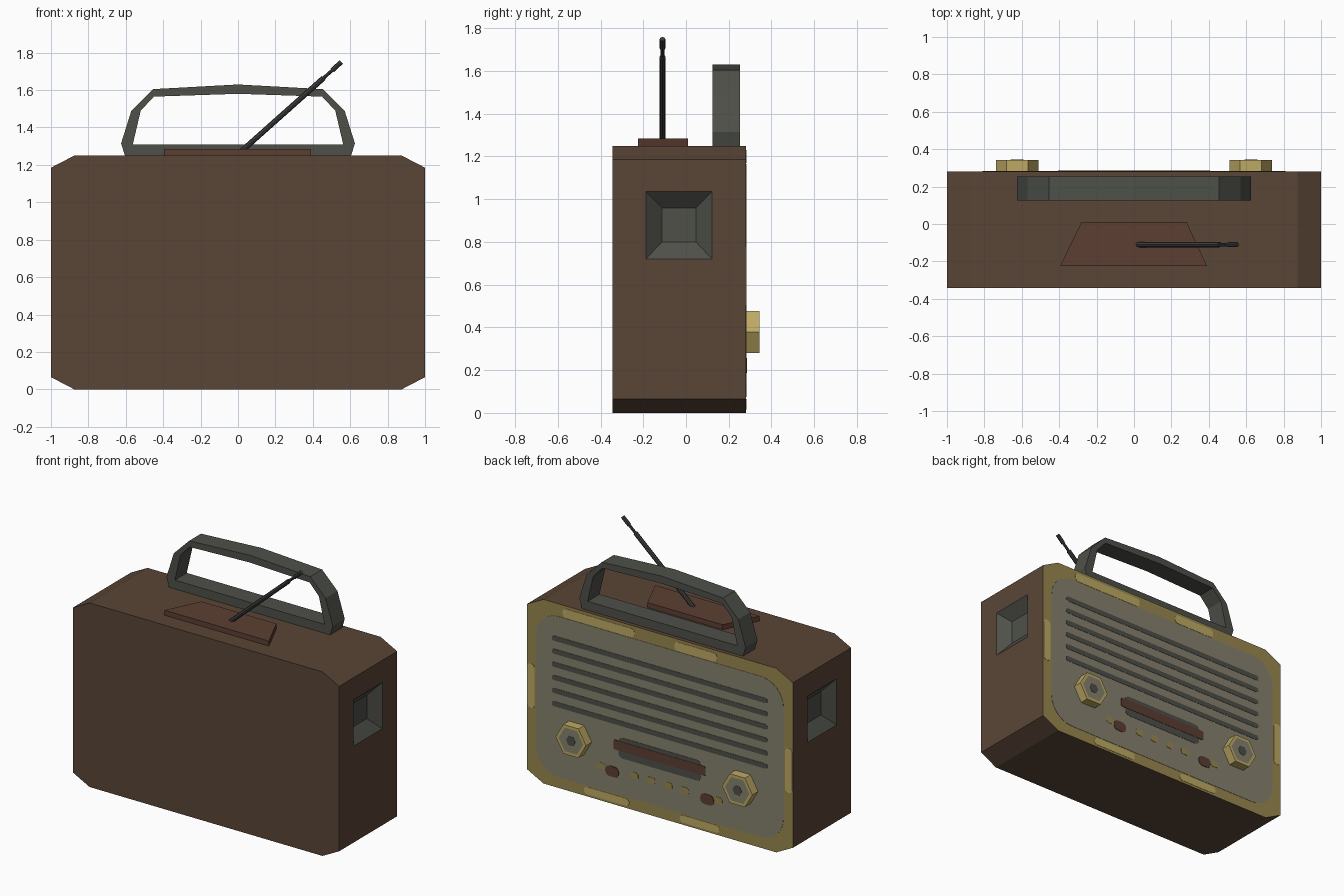
import bpy, bmesh, math
from mathutils import Vector

if "Cube" in bpy.data.objects:
    bpy.data.objects.remove(bpy.data.objects["Cube"])


def material(name, r, g, b):
    def lin(c):
        c /= 255
        return c / 12.92 if c <= 0.04045 else ((c + 0.055) / 1.055) ** 2.4
    m = bpy.data.materials.new(name)
    m.diffuse_color = (lin(r), lin(g), lin(b), 1)
    m.use_nodes = True
    m.node_tree.nodes["Principled BSDF"].inputs["Base Color"].default_value = m.diffuse_color
    return m


BROWN = material("case brown", 90, 69, 54)
RED = material("reddish brown", 92, 62, 50)
GREY = material("charcoal grey", 78, 80, 73)
DARK = material("antenna dark grey", 60, 62, 61)
BRASS = material("brass", 190, 170, 100)
OLIVE = material("dull brass", 152, 135, 78)
PANEL = material("panel beige grey", 134, 130, 110)

BACK, FRONT = 0.28, -0.343   # y of the dial side and of the plain side


def finish(bm, name, *mats):
    bmesh.ops.recalc_face_normals(bm, faces=bm.faces)
    me = bpy.data.meshes.new(name)
    bm.to_mesh(me)
    bm.free()
    for m in mats:
        me.materials.append(m)
    ob = bpy.data.objects.new(name, me)
    bpy.context.collection.objects.link(ob)
    return ob


def add_prism(bm, pts, y0, y1):
    """Extrude an x/z outline along y."""
    a = [bm.verts.new((x, y0, z)) for x, z in pts]
    b = [bm.verts.new((x, y1, z)) for x, z in pts]
    bm.faces.new(a)
    bm.faces.new(b[::-1])
    for i in range(len(a)):
        j = (i + 1) % len(a)
        bm.faces.new((a[i], b[i], b[j], a[j]))


def plates(name, outlines, height, mat):
    """Thin painted details on the dial side."""
    bm = bmesh.new()
    for pts in outlines:
        add_prism(bm, pts, BACK, BACK + height)
    return finish(bm, name, mat)


def rounded(cx, cz, w, h, r, n=3):
    pts = []
    for k, (sx, sz) in enumerate(((1, 1), (-1, 1), (-1, -1), (1, -1))):
        for i in range(n + 1):
            t = math.pi / 2 * (k + i / n)
            pts.append((cx + sx * (w / 2 - r) + r * math.cos(t),
                        cz + sz * (h / 2 - r) + r * math.sin(t)))
    return pts


def mirrored(half):
    return half + [(-x, z) for x, z in reversed(half) if x != 0]


# Case: chamfered box with a sunken grip on each end
bm = bmesh.new()
add_prism(bm, mirrored([(-0.875, 0), (-1, 0.065), (-1, 1.185), (-0.875, 1.25)]), FRONT, BACK)
bmesh.ops.recalc_face_normals(bm, faces=bm.faces)
for f in bm.faces:
    if f.normal.y > 0.9:
        f.material_index = 1
for f in [f for f in bm.faces if abs(f.normal.x) > 0.9]:
    side = 1 if f.normal.x > 0 else -1
    for x, y0, y1, z0, z1 in ((1, -0.188, 0.122, 0.72, 1.035),
                              (0.935, -0.112, 0.047, 0.80, 0.96)):
        ring = bmesh.ops.inset_region(bm, faces=[f], thickness=0.02)["faces"]
        c = f.calc_center_median()
        for v in f.verts:
            v.co = (side * x, y1 if v.co.y > c.y else y0, z1 if v.co.z > c.z else z0)
        if x < 1:
            for g in ring + [f]:
                g.material_index = 2
finish(bm, "case", BROWN, OLIVE, GREY)

# Carrying handle: closed ring
outer = mirrored([(-0.605, 1.25), (-0.625, 1.315), (-0.57, 1.49), (-0.455, 1.605), (0, 1.63)])
inner = mirrored([(-0.562, 1.31), (-0.56, 1.32), (-0.52, 1.49), (-0.45, 1.565), (0, 1.58)])
bm = bmesh.new()
loops = [[bm.verts.new((x, y, z)) for x, z in pts]
         for pts, y in ((outer, 0.125), (outer, 0.253), (inner, 0.253), (inner, 0.125))]
n = len(outer)
for k in range(4):
    a, b = loops[k], loops[(k + 1) % 4]
    for i in range(n):
        j = (i + 1) % n
        bm.faces.new((a[i], a[j], b[j], b[i]))
finish(bm, "handle", GREY)

# Trapezoid plate on top
bm = bmesh.new()
base = bm.faces.new([bm.verts.new((x, y, 1.25)) for x, y in
                     ((-0.395, -0.225), (0.39, -0.225), (0.282, 0.01), (-0.282, 0.01))])
ext = bmesh.ops.extrude_face_region(bm, geom=[base], use_keep_orig=True)["geom"]
bmesh.ops.translate(bm, vec=(0, 0, 0.034),
                    verts=[g for g in ext if isinstance(g, bmesh.types.BMVert)])
finish(bm, "top_plate", RED)

# Telescopic antenna: thick rod, thin neck, tip
stops = [Vector(p) for p in ((0.02, -0.11, 1.275), (0.458, -0.11, 1.665),
                             (0.503, -0.11, 1.705), (0.552, -0.11, 1.75))]
bm = bmesh.new()
for a, b, r in zip(stops, stops[1:], (0.0145, 0.009, 0.013)):
    d = b - a
    mat = d.to_track_quat('Z', 'Y').to_matrix().to_4x4()
    mat.translation = (a + b) / 2
    bmesh.ops.create_cone(bm, cap_ends=True, segments=8, radius1=r, radius2=r,
                          depth=d.length, matrix=mat)
finish(bm, "antenna", DARK)

# Hexagonal knobs with a pale face and a dark centre
for side, label in ((1, "right"), (-1, "left")):
    def hexagon(r):
        return [(side * 0.625 + r * math.cos(i * math.pi / 3),
                 0.378 + r * math.sin(i * math.pi / 3)) for i in range(6)]
    bm = bmesh.new()
    add_prism(bm, hexagon(0.114), BACK, 0.343)
    bmesh.ops.recalc_face_normals(bm, faces=bm.faces)
    cap = [f for f in bm.faces if f.normal.y > 0.9]
    bmesh.ops.inset_region(bm, faces=cap, thickness=0.022)
    cap[0].material_index = 1
    finish(bm, label + "_knob", BRASS, PANEL)
    bm = bmesh.new()
    add_prism(bm, hexagon(0.035), 0.343, 0.345)
    finish(bm, label + "_knob_centre", GREY)

# Dial side: rounded panel and worn patches on its border
plates("dial_panel", [rounded(0, 0.62, 1.86, 1.09, 0.17, 6)], 0.002, PANEL)
plates("worn_patches", [rounded(x, z, w, h, 0.024) for x, z, w, h in (
    (0.46, 1.2, 0.54, 0.06), (-0.27, 1.2, 0.32, 0.06),
    (0.968, 0.64, 0.055, 0.3), (-0.968, 0.58, 0.055, 0.3),
    (0.4, 0.04, 0.34, 0.05), (-0.3, 0.04, 0.3, 0.05))], 0.002, BRASS)

# Speaker slots
plates("speaker_slots", [rounded(0, 1.01 - 0.089 * i, 1.62, 0.034, 0.016)
                         for i in range(6)], 0.004, GREY)

# Tuning window with its strip
plates("tuning_window", [rounded(0, 0.4, 0.62, 0.14, 0.03)], 0.004, GREY)
plates("tuning_strip", [rounded(0, 0.41, 0.69, 0.065, 0.01)], 0.006, RED)

# Small buttons below the window
plates("end_buttons", [rounded(s * 0.357, 0.222, 0.1, 0.07, 0.03) for s in (1, -1)], 0.006, RED)
plates("small_buttons", [rounded(x, 0.237, 0.06, 0.045, 0.015)
                         for x in (-0.44, -0.19, -0.065, 0.065, 0.19, 0.44)], 0.004, OLIVE)
